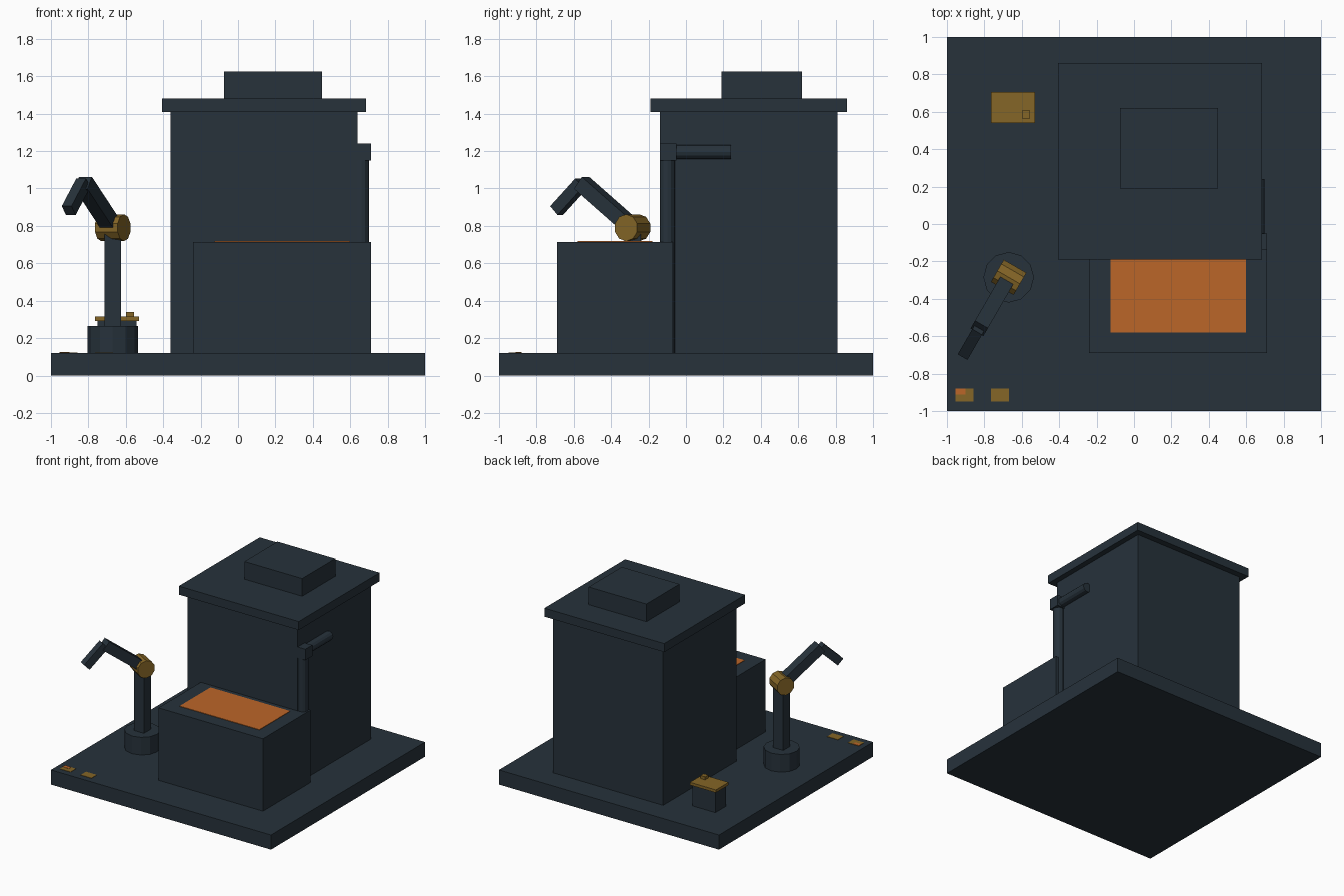
import bpy
from math import radians, sin, cos
from mathutils import Matrix, Vector

cube = bpy.data.objects.get("Cube")
if cube:
    bpy.data.objects.remove(cube, do_unlink=True)


def material(name, rgb):
    m = bpy.data.materials.new(name)
    m.use_nodes = True
    m.diffuse_color = (*rgb, 1)
    bsdf = next(n for n in m.node_tree.nodes if n.type == 'BSDF_PRINCIPLED')
    bsdf.inputs["Base Color"].default_value = (*rgb, 1)
    return m


SLATE = material("dark slate", (0.020, 0.032, 0.044))
GOLD = material("dull gold", (0.235, 0.133, 0.020))
ORANGE = material("glowing orange", (0.50, 0.133, 0.022))


def finish(name, mat):
    ob = bpy.context.object
    ob.name = ob.data.name = name
    ob.data.materials.append(mat)
    return ob


def box(name, x, y, z, mat=SLATE):
    """Box from (low, high) ranges on each axis."""
    bpy.ops.mesh.primitive_cube_add(size=1)
    ob = finish(name, mat)
    lo, hi = Vector((x[0], y[0], z[0])), Vector((x[1], y[1], z[1]))
    ob.data.transform(Matrix.Translation((lo + hi) / 2) @ Matrix.Diagonal((*(hi - lo), 1)))
    return ob


def rod(name, a, b, radius, sides, mat=SLATE):
    """Straight faceted cylinder between two points."""
    a, b = Vector(a), Vector(b)
    bpy.ops.mesh.primitive_cylinder_add(vertices=sides, radius=radius, depth=(b - a).length)
    ob = finish(name, mat)
    turn = (b - a).to_track_quat('Z', 'Y').to_matrix().to_4x4()
    ob.data.transform(Matrix.Translation((a + b) / 2) @ turn)
    return ob


def beam(name, a, b, width, height, side):
    """Square beam between two points, with its width along the side vector."""
    along = (b - a).normalized()
    up = side.cross(along)
    frame = Matrix((along, side, up)).transposed().to_4x4()
    bpy.ops.mesh.primitive_cube_add(size=1)
    ob = finish(name, SLATE)
    scale = Matrix.Diagonal(((b - a).length, width, height, 1))
    ob.data.transform(Matrix.Translation((a + b) / 2) @ frame @ scale)
    return ob


# Ground slab and main tower
FLOOR = 0.12
box("base_slab", (-1, 1), (-1, 1), (0, FLOOR))
box("tower_body", (-0.36, 0.64), (-0.14, 0.81), (FLOOR, 1.41))
box("tower_roof", (-0.405, 0.685), (-0.19, 0.86), (1.41, 1.48))
box("roof_vent", (-0.075, 0.45), (0.19, 0.62), (1.48, 1.625))

# Bench with glowing bed
box("bench", (-0.24, 0.71), (-0.69, -0.07), (FLOOR, 0.715))
box("bench_bed", (-0.125, 0.6), (-0.58, -0.18), (0.712, 0.719), ORANGE)

# Side pipe
rod("riser_pipe", (0.66, -0.1, FLOOR), (0.66, -0.1, 1.16), 0.04, 12)
box("pipe_elbow", (0.62, 0.71), (-0.14, -0.05), (1.15, 1.24))
rod("cross_pipe", (0.66, -0.06, 1.195), (0.66, 0.24, 1.195), 0.038, 12)

# Jointed arm
pivot = Vector((-0.67, -0.285, 0.79))
yaw = radians(30)
forward = Vector((-sin(yaw), -cos(yaw), 0))
side = Vector((cos(yaw), -sin(yaw), 0))
elbow = pivot + forward * 0.315 + Vector((0, 0, 0.24))
tip = elbow + forward * 0.155 - Vector((0, 0, 0.148))
rod("arm_foot", (pivot.x, pivot.y, FLOOR), (pivot.x, pivot.y, 0.265), 0.135, 12)
box("arm_post", (-0.715, -0.625), (-0.33, -0.24), (0.26, 0.76))
rod("arm_joint", pivot - side * 0.07, pivot + side * 0.07, 0.072, 10, GOLD)
beam("upper_arm", pivot, elbow, 0.08, 0.08, side)
beam("fore_arm", elbow, tip, 0.06, 0.065, side)

# Lidded crate
box("crate", (-0.752, -0.543), (0.553, 0.692), (FLOOR, 0.295))
box("crate_lid", (-0.765, -0.53), (0.54, 0.705), (0.292, 0.315), GOLD)
box("lid_knob", (-0.598, -0.557), (0.565, 0.606), (0.31, 0.34), GOLD)

# Floor markers
for i, x in enumerate((-0.955, -0.765)):
    box(f"floor_marker_{i + 1}", (x, x + 0.098), (-0.95, -0.88), (FLOOR - 0.002, FLOOR + 0.003), GOLD)
box("marker_light", (-0.955, -0.9), (-0.912, -0.88), (FLOOR, FLOOR + 0.005), ORANGE)
